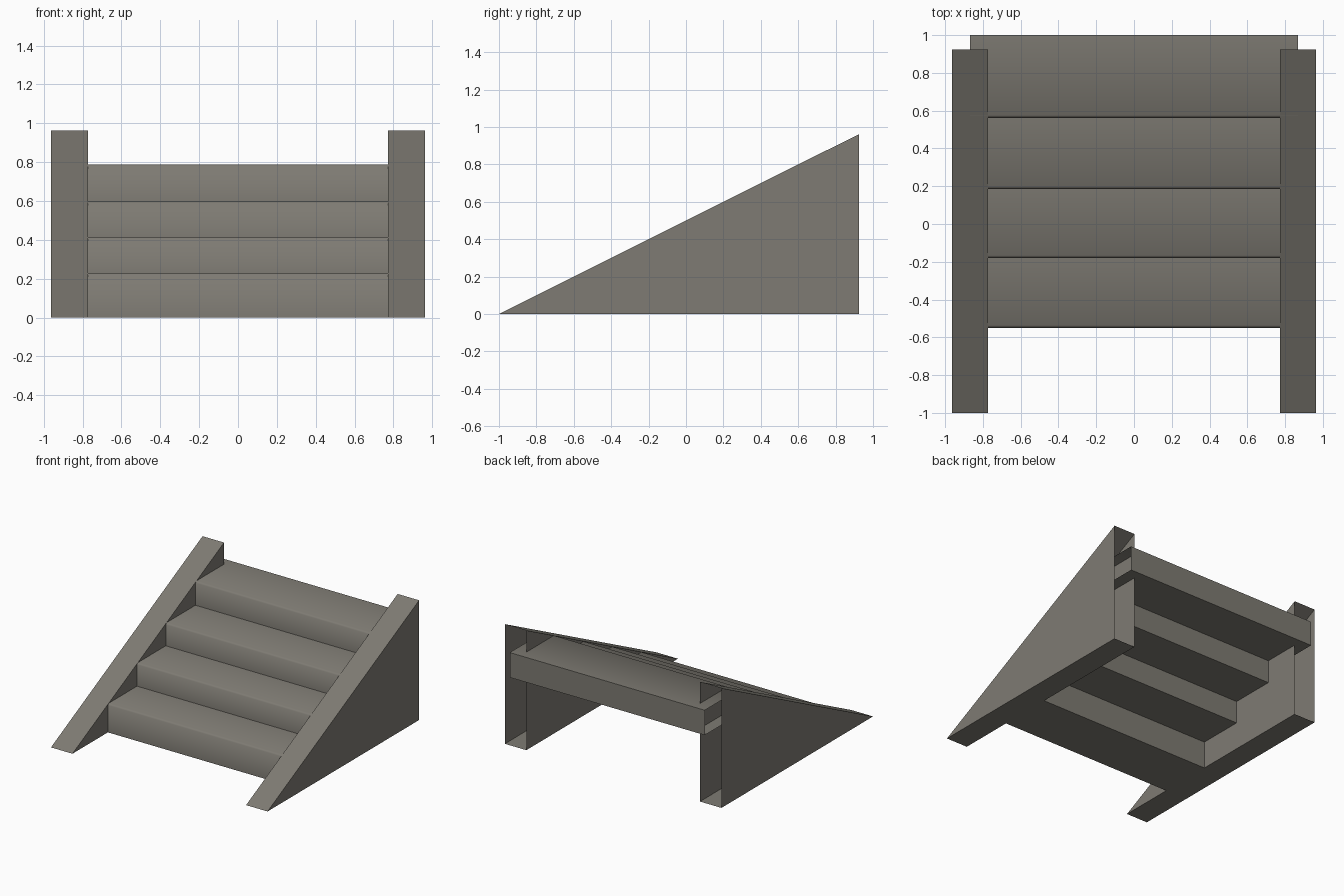
import bpy, bmesh, math

if "Cube" in bpy.data.objects:
    bpy.data.objects.remove(bpy.data.objects["Cube"])

stone = bpy.data.materials.new("warm grey stone")
stone.diffuse_color = (0.21, 0.198, 0.172, 1)
stone.use_nodes = True
stone.node_tree.nodes["Principled BSDF"].inputs["Base Color"].default_value = stone.diffuse_color


def make_object(name, bm):
    mesh = bpy.data.meshes.new(name)
    bm.to_mesh(mesh)
    bm.free()
    mesh.materials.append(stone)
    obj = bpy.data.objects.new(name, mesh)
    bpy.context.collection.objects.link(obj)
    return obj


def extrude_profile(profile, x0, x1, caps=True, open_sides=()):
    """Sweep a (y, z) profile, counter-clockwise seen from +x, along x."""
    bm = bmesh.new()
    a = [bm.verts.new((x0, y, z)) for y, z in profile]
    b = [bm.verts.new((x1, y, z)) for y, z in profile]
    n = len(profile)
    for i in range(n):
        if i not in open_sides:
            j = (i + 1) % n
            bm.faces.new((a[i], a[j], b[j], b[i]))
    if caps:
        bm.faces.new(a)
        bm.faces.new(b[::-1])
    # the winding above faces inward, so turn everything outward
    bmesh.ops.reverse_faces(bm, faces=bm.faces[:])
    return bm


# Sloping side walls, hollow and open at the back
wedge = [(-1.0, 0.0), (0.925, 0.0), (0.925, 0.962)]
for side, x0, x1 in (("left", -0.963, -0.772), ("right", 0.772, 0.963)):
    make_object(side + "_side_wall", extrude_profile(wedge, x0, x1, open_sides=(1,)))

# Step slabs: open-ended sleeves tucked into the walls, front top edge eased
steps = [(-0.55, 0.0, 0.23), (-0.18, 0.22, 0.415),
         (0.185, 0.402, 0.597), (0.562, 0.588, 0.788)]
for k, (y, z0, z1) in enumerate(steps):
    back = y + 0.438
    profile = [(y, z0), (back, z0), (back, z1), (y + 0.014, z1), (y, z1 - 0.012)]
    obj = make_object(f"step_{k + 1}", extrude_profile(profile, -0.867, 0.867, caps=False))
    bpy.ops.object.select_all(action='DESELECT')
    obj.select_set(True)
    bpy.context.view_layer.objects.active = obj
    bpy.ops.object.shade_smooth_by_angle(angle=math.radians(55))
